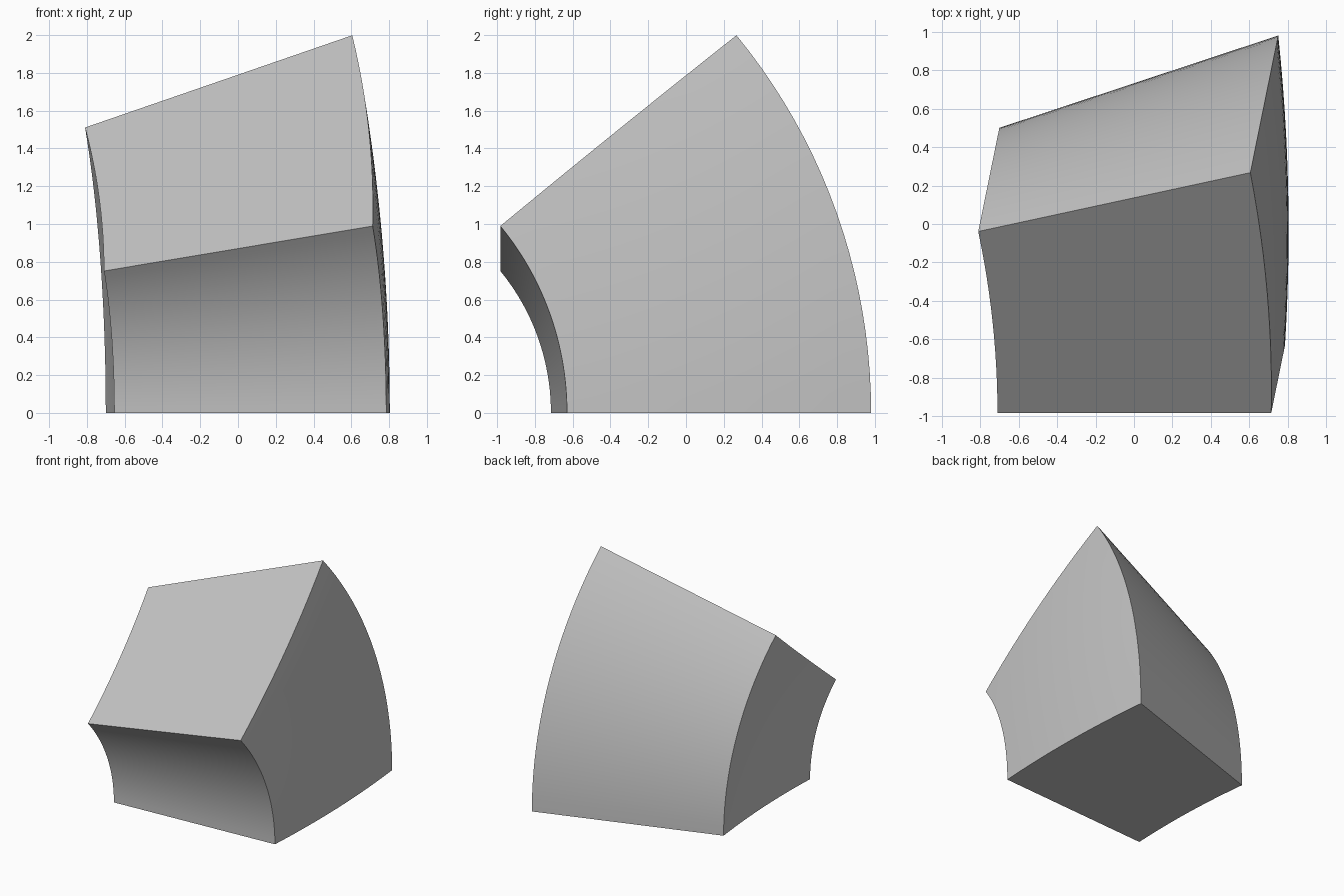
import bpy, bmesh, math
from mathutils import Vector, Matrix

if "Cube" in bpy.data.objects:
    bpy.data.objects.remove(bpy.data.objects["Cube"], do_unlink=True)

# Plain grey material
GREY = (0.55, 0.55, 0.55, 1.0)
grey = bpy.data.materials.new("plain grey")
grey.use_nodes = True
grey.diffuse_color = GREY
grey.node_tree.nodes["Principled BSDF"].inputs["Base Color"].default_value = GREY

SWEEP = math.radians(40)
TILT = math.radians(-11.5)
SWEEP_STEPS, ARC_STEPS = 20, 12


def bowed_edge(start, end, bulge):
    """Points from start to end, bowed towards +x."""
    a, b = Vector((*start, 0)), Vector((*end, 0))
    points = []
    for i in range(ARC_STEPS + 1):
        t = i / ARC_STEPS
        points.append(a.lerp(b, t) + Vector((4 * bulge * t * (1 - t), 0, 0)))
    return points


# Base outline: bowed shells left and right, straight inner and outer edges
profile = bowed_edge((0.75, 0.98), (0.785, -0.63), 0.034)
profile += bowed_edge((-0.655, -0.715), (-0.70, 0.50), 0.025 )[:]

# Sweep the outline around a tilted horizontal axis in front of the block
axis = Vector((math.cos(TILT), math.sin(TILT), 0))
pivot = Vector((math.sin(TILT), -math.cos(TILT), 0)) * 2.0
bm = bmesh.new()
rings = []
for i in range(SWEEP_STEPS + 1):
    turn = Matrix.Rotation(SWEEP * i / SWEEP_STEPS, 3, axis)
    rings.append([bm.verts.new(pivot + turn @ (p - pivot)) for p in profile])

# Side walls and flat end faces
count = len(profile)
for low, high in zip(rings, rings[1:]):
    for j in range(count):
        k = (j + 1) % count
        bm.faces.new((low[j], low[k], high[k], high[j]))
bm.faces.new(rings[0])
bm.faces.new(rings[-1])
bmesh.ops.recalc_face_normals(bm, faces=bm.faces[:])

mesh = bpy.data.meshes.new("curved_wedge_block")
bm.to_mesh(mesh)
bm.free()
mesh.materials.append(grey)
block = bpy.data.objects.new("curved_wedge_block", mesh)
bpy.context.collection.objects.link(block)

# Smooth curved walls, crisp corners
bpy.ops.object.select_all(action='DESELECT')
block.select_set(True)
bpy.context.view_layer.objects.active = block
bpy.ops.object.shade_smooth_by_angle(angle=math.radians(30))
